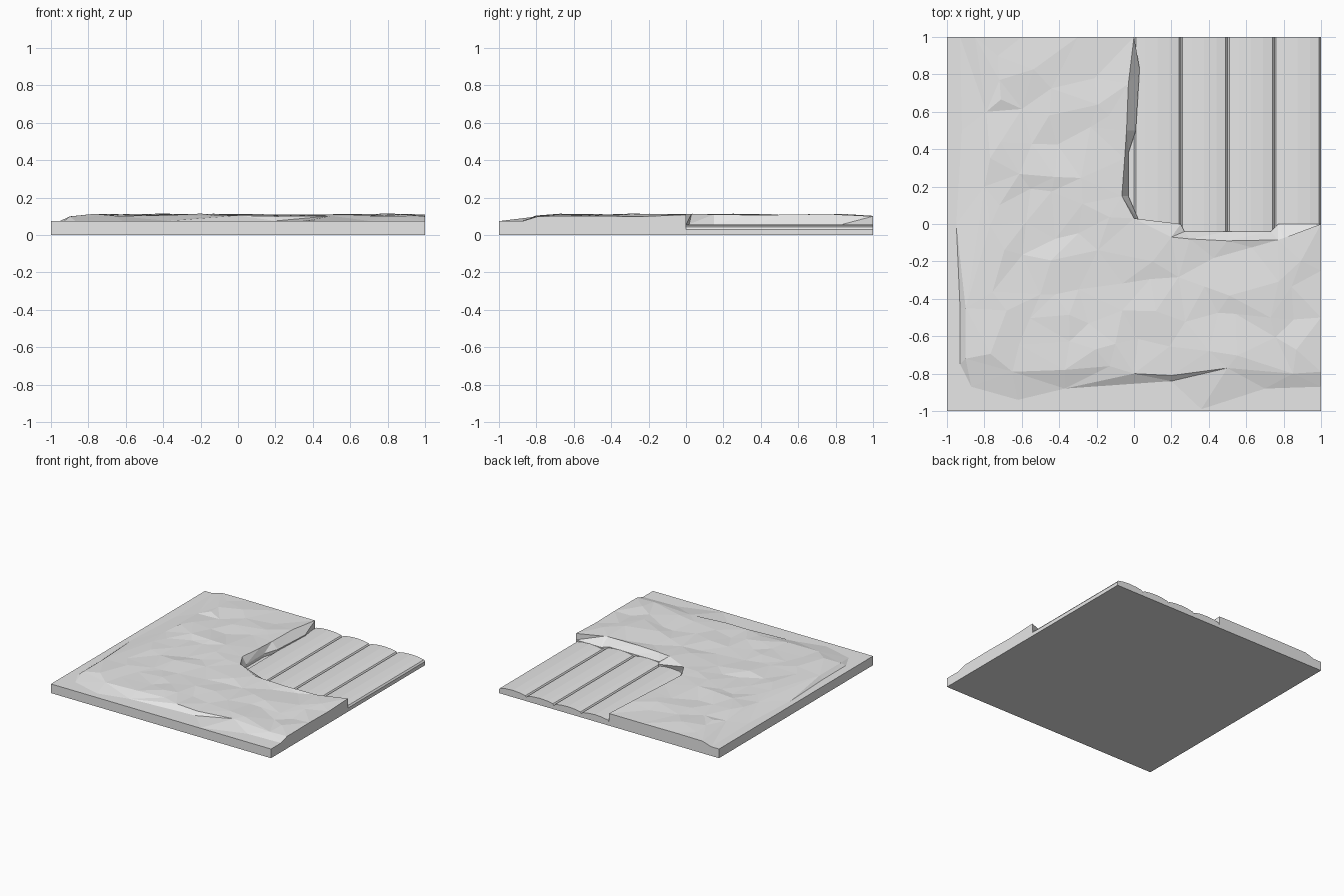
import bpy, bmesh, random
from mathutils import Vector
from mathutils.geometry import delaunay_2d_cdt

random.seed(4)
cube = bpy.data.objects.get("Cube")
if cube:
    bpy.data.objects.remove(cube)

grey = bpy.data.materials.new("plain grey")
grey.use_nodes = True
grey.diffuse_color = (0.8, 0.8, 0.8, 1)
grey.node_tree.nodes["Principled BSDF"].inputs["Base Color"].default_value = (0.8, 0.8, 0.8, 1)


def add_part(name, bm):
    mesh = bpy.data.meshes.new(name)
    bm.to_mesh(mesh)
    bm.free()
    mesh.materials.append(grey)
    obj = bpy.data.objects.new(name, mesh)
    bpy.context.collection.objects.link(obj)
    return obj


def face_up(bm):
    bm.normal_update()
    for f in bm.faces:
        if f.normal.z < 0:
            f.normal_flip()


def rough(low, high):
    return random.uniform(low, high)


EDGE, TOP, MID, FLOOR = 0.075, 0.1, 0.055, 0.03

# Bank rim and the matching foot of the bank, from the back edge to the right edge
rim = [(0, 1, TOP), (-.03, .75, .112), (-.04, .5, .108), (-.05, .35, .107),
       (-.065, .15, .11), (0, .03, .112), (.2, -.07, .108), (.3, -.08, .109),
       (.5, -.09, .11), (.77, -.085, .111), (.8, -.075, .11), (1, 0, .108)]
bank_foot = [(0, 1), (.03, .83), (.01, .5), (-.03, .38), (-.03, .15), (.03, .01),
             (.25, 0), (.27, -.04), (.5, -.04), (.73, -.04), (.77, 0), (1, 0)]

# Outer slope of the ground: low foot line and raised crest line
slope_foot = [(-.93, 1), (-.92, .5), (-.95, 0), (-.93, -.45), (-.93, -.75), (-.87, -.87),
              (-.62, -.94), (-.37, -.88), (.2, -.84), (.36, -.99), (.7, -.88), (1, -.87)]
crest = [(-.85, 1), (-.79, .6), (-.8, .2), (-.9, -.45), (-.9, -.72), (-.65, -.79),
         (-.37, -.78), (-.13, -.76), (0, -.8), (.2, -.81), (.5, -.77), (.85, -.8), (1, -.79)]

points, heights, edges = [], [], []


def point(x, y, z):
    p = Vector((x, y))
    if p not in points:
        points.append(p)
        heights.append(z)
    return points.index(p)


def line(coords):
    ids = [point(*c) for c in coords]
    edges.extend(zip(ids, ids[1:]))


# Ground outline and creases
line([(x, y, EDGE) for x, y in slope_foot])
line([(x, y, rough(TOP - .002, TOP + .006)) for x, y in crest])
line(rim)
line([(1, 0, TOP), (1, -.25, .098), (1, -.5, .102), (1, -.79, TOP), (1, -.87, EDGE),
      (1, -1, EDGE), (-1, -1, EDGE), (-1, 1, EDGE), (-.93, 1, EDGE), (-.85, 1, TOP),
      (-.6, 1, .102), (-.3, 1, .1), (0, 1, TOP)])

# Uneven ground surface
step = 0.16
for i in range(12):
    for j in range(12):
        x = -.72 + i * step + rough(-.06, .06)
        y = -.66 + j * step + rough(-.06, .06)
        in_field = x > -.13 and y > -.17
        if x < .93 and y < .95 and not in_field:
            point(x, y, rough(.097, .114))
point(.63, -.125, .1)

verts, _, faces, origins, _, _ = delaunay_2d_cdt(points, edges, [], 1, 1e-5)
bm = bmesh.new()
vs = [bm.verts.new((v.x, v.y, heights[o[0]] if o else TOP)) for v, o in zip(verts, origins)]
for f in faces:
    bm.faces.new([vs[i] for i in f])
face_up(bm)
rim_edges = [e for e in bm.edges if e.is_boundary]
skirt = bmesh.ops.extrude_edge_only(bm, edges=rim_edges)["geom"]
for v in skirt:
    if isinstance(v, bmesh.types.BMVert):
        v.co.z = 0
bmesh.ops.recalc_face_normals(bm, faces=bm.faces)
bm.normal_update()
if sum(f.normal.z * f.calc_area() for f in bm.faces) < 0:
    bmesh.ops.reverse_faces(bm, faces=bm.faces)
add_part("rough_ground", bm)

# Bank between the ground and the sunken field
bm = bmesh.new()
rows = [[bm.verts.new(c) for c in rim],
        [bm.verts.new((x, y, MID)) for x, y in bank_foot],
        [bm.verts.new((x, y, FLOOR)) for x, y in bank_foot]]
for upper, lower in zip(rows, rows[1:]):
    for k in range(len(rim) - 1):
        quad = (upper[k], lower[k], lower[k + 1], upper[k + 1])
        bm.faces.new(quad[:3])
        bm.faces.new((quad[0], quad[2], quad[3]))
bm.normal_update()
add_part("field_bank", bm)

# Four rounded furrows running front to back
furrow = [(0, FLOOR), (.01, .043), (.06, .052), (.125, .056), (.19, .052), (.24, .043)]
profile = [(-.04, 0), (-.04, FLOOR)]
for n in range(4):
    profile += [(n * .25 + x, z) for x, z in furrow]
profile += [(1, FLOOR), (1, 0)]
bm = bmesh.new()
front = [bm.verts.new((x, -.05, z)) for x, z in profile]
back = [bm.verts.new((x, 1, z)) for x, z in profile]
for k in range(len(profile) - 1):
    bm.faces.new((front[k], front[k + 1], back[k + 1], back[k]))
bm.faces.new(front)
bm.faces.new(back[::-1])
bmesh.ops.recalc_face_normals(bm, faces=bm.faces)
add_part("furrowed_field", bm)

# Flat underside
bm = bmesh.new()
bm.faces.new([bm.verts.new((x, y, 0)) for x, y in ((-1, -1), (-1, 1), (1, 1), (1, -1))])
add_part("underside", bm)
